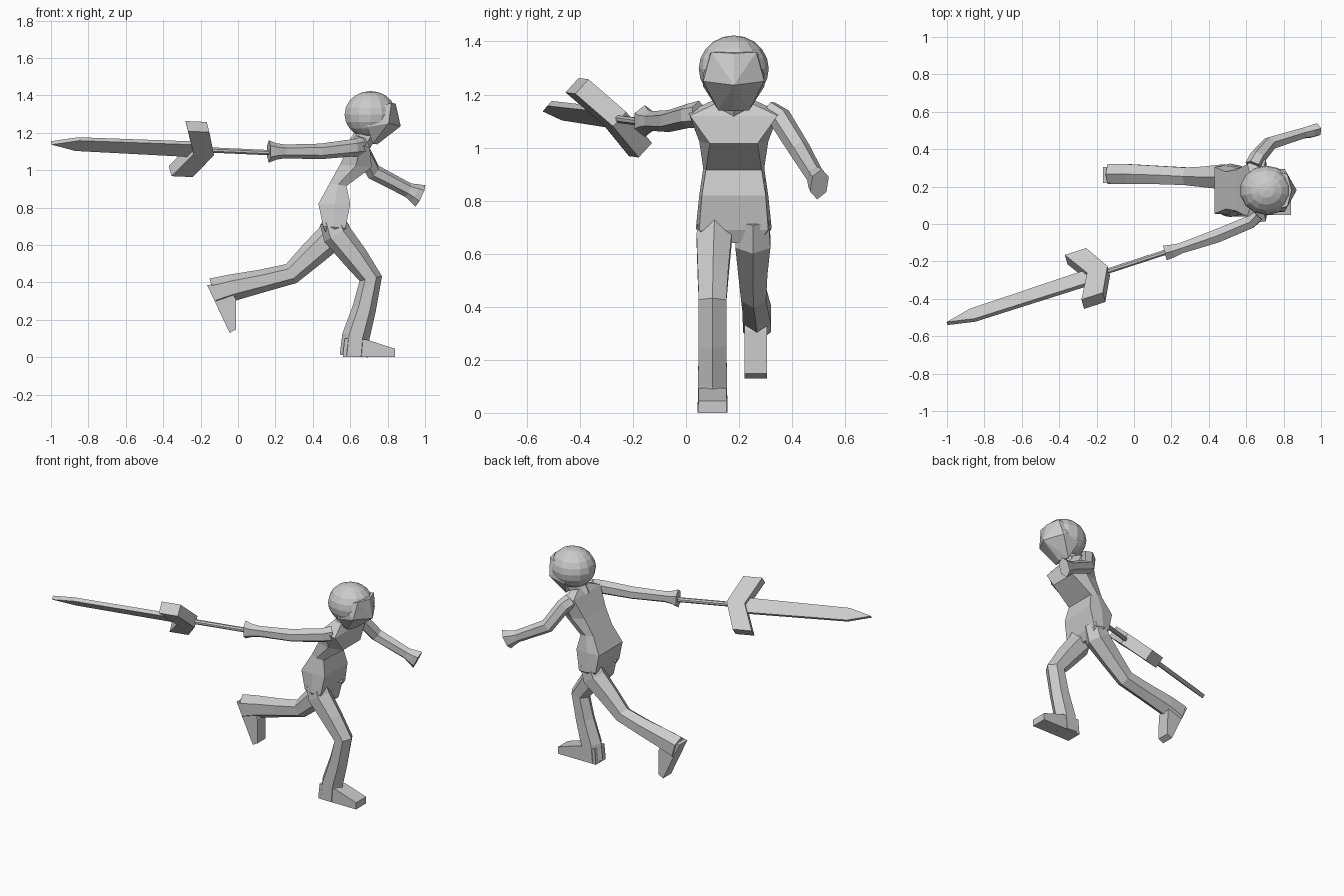
import bpy, bmesh, math
from mathutils import Vector, Matrix

MID = 0.18  # y of the body's centre plane


def finish(name, bm):
    bmesh.ops.recalc_face_normals(bm, faces=bm.faces)
    me = bpy.data.meshes.new(name)
    bm.to_mesh(me)
    bm.free()
    ob = bpy.data.objects.new(name, me)
    bpy.context.collection.objects.link(ob)
    return ob


def skin(name, rings):
    """Bridge equal-length rings of points and cap both ends."""
    bm = bmesh.new()
    vs = [[bm.verts.new(p) for p in r] for r in rings]
    n = len(vs[0])
    for a, b in zip(vs, vs[1:]):
        for i in range(n):
            j = (i + 1) % n
            bm.faces.new((a[i], a[j], b[j], b[i]))
    bm.faces.new(vs[0])
    bm.faces.new(vs[-1])
    return finish(name, bm)


def limb(name, path, side, sides=6):
    """Faceted tube; path rows are (point, half width along side, half depth)."""
    pts = [Vector(p) for p, _, _ in path]
    rings = []
    for i, (_, w, d) in enumerate(path):
        t = Vector()
        if i:
            t += (pts[i] - pts[i - 1]).normalized()
        if i < len(pts) - 1:
            t += (pts[i + 1] - pts[i]).normalized()
        t.normalize()
        a = Vector(side)
        a = (a - t * a.dot(t)).normalized()
        b = t.cross(a)
        k = 1 / math.cos(math.pi / sides)
        angles = [2 * math.pi * (j + 0.5) / sides for j in range(sides)]
        rings.append([pts[i] + a * w * k * math.cos(q) + b * d * math.sin(q) * k
                      for q in angles])
    return skin(name, rings)


def prism(name, outline, thick, mat):
    """Extrude a flat outline by thick, centred on the plane of mat."""
    return skin(name, [[mat @ Vector((u, v, h)) for u, v in outline]
                       for h in (-thick / 2, thick / 2)])


def hull(name, points):
    bm = bmesh.new()
    for x, y, z in points:
        for s in ((1, -1) if y else (1,)):
            bm.verts.new((x, MID + s * y, z))
    res = bmesh.ops.convex_hull(bm, input=bm.verts)
    bmesh.ops.delete(bm, geom=list({v for v in res["geom_interior"] if isinstance(v, bmesh.types.BMVert)}),
                     context='VERTS')
    return finish(name, bm)


# Torso: rows are back x, back z, front x, front z, half widths back / middle / front
torso = [
    (0.48, 0.64, 0.55, 0.64, 0.09, 0.11, 0.09),
    (0.455, 0.70, 0.575, 0.69, 0.125, 0.143, 0.13),
    (0.43, 0.82, 0.60, 0.82, 0.125, 0.13, 0.12),
    (0.49, 0.93, 0.58, 0.915, 0.10, 0.115, 0.105),
    (0.545, 1.03, 0.715, 1.015, 0.11, 0.13, 0.09),
    (0.605, 1.15, 0.705, 1.12, 0.14, 0.172, 0.165),
    (0.63, 1.185, 0.68, 1.17, 0.06, 0.08, 0.06),
]
rings = []
for xb, zb, xf, zf, hb, hm, hf in torso:
    xm, zm = (xb + xf) / 2, (zb + zf) / 2
    rings.append([(xb, MID - hb, zb), (xm, MID - hm, zm), (xf, MID - hf, zf),
                  (xf, MID + hf, zf), (xm, MID + hm, zm), (xb, MID + hb, zb)])
skin("torso", rings)

# Neck and head
limb("neck", [((0.64, MID, 1.12), 0.055, 0.05), ((0.70, MID, 1.22), 0.055, 0.05)], (0, 1, 0))
bm = bmesh.new()
bmesh.ops.create_uvsphere(bm, u_segments=14, v_segments=10, radius=1,
                          matrix=Matrix.Translation((0.708, MID, 1.297))
                          @ Matrix.Diagonal((0.142, 0.132, 0.126, 1)))
finish("head", bm)
hull("face", [(0.82, 0.085, 1.36), (0.805, 0.115, 1.25), (0.843, 0, 1.355),
              (0.87, 0, 1.235), (0.72, 0.058, 1.14), (0.745, 0, 1.138),
              (0.69, 0.115, 1.23), (0.72, 0.11, 1.33)])

# Arms, each ending in a flared blocky hand
limb("sword_arm", [
    ((0.66, 0.05, 1.125), 0.035, 0.045),
    ((0.62, 0.01, 1.12), 0.035, 0.04),
    ((0.44, -0.065, 1.10), 0.036, 0.036),
    ((0.25, -0.13, 1.10), 0.028, 0.032),
    ((0.205, -0.145, 1.10), 0.035, 0.038),
    ((0.165, -0.155, 1.10), 0.040, 0.052)], (0.3, -0.9, 0))
limb("free_arm", [
    ((0.64, 0.31, 1.135), 0.04, 0.04),
    ((0.66, 0.355, 1.11), 0.038, 0.04),
    ((0.725, 0.43, 0.99), 0.034, 0.038),
    ((0.91, 0.487, 0.893), 0.028, 0.034),
    ((0.945, 0.495, 0.877), 0.032, 0.045),
    ((0.975, 0.503, 0.862), 0.032, 0.055)], (-0.3, 0.9, 0))

# Legs
limb("front_leg", [
    ((0.505, 0.108, 0.73), 0.06, 0.06),
    ((0.53, 0.106, 0.655), 0.066, 0.068),
    ((0.63, 0.102, 0.53), 0.058, 0.06),
    ((0.71, 0.10, 0.42), 0.052, 0.053),
    ((0.675, 0.10, 0.26), 0.052, 0.055),
    ((0.63, 0.10, 0.11), 0.055, 0.064),
    ((0.62, 0.10, 0.006), 0.056, 0.066)], (0, 1, 0))
limb("back_leg", [
    ((0.53, 0.252, 0.73), 0.06, 0.06),
    ((0.50, 0.252, 0.645), 0.066, 0.07),
    ((0.39, 0.252, 0.545), 0.055, 0.06),
    ((0.285, 0.255, 0.447), 0.047, 0.05),
    ((0.13, 0.262, 0.408), 0.049, 0.053),
    ((-0.03, 0.267, 0.372), 0.053, 0.062),
    ((-0.13, 0.267, 0.343), 0.053, 0.07)], (0, 1, 0))

# Feet: side outlines extruded across y


def side_plane(y):
    return Matrix(((1, 0, 0, 0), (0, 0, -1, y), (0, 1, 0, 0), (0, 0, 0, 1)))


prism("front_foot", [(0.56, 0), (0.84, 0), (0.84, 0.045), (0.69, 0.093), (0.57, 0.10)],
      0.105, side_plane(0.10))
prism("back_foot", [(-0.165, 0.385), (-0.045, 0.13), (-0.01, 0.148), (-0.012, 0.31),
                    (-0.06, 0.40)], 0.085, side_plane(0.263))

# Sword frame: along the blade, across the guard, through the thickness
along = Vector((-0.95, -0.31, 0.042)).normalized()
across = Vector((0.24, -0.69, 0.69))
across = (across - along * across.dot(along)).normalized()
frame = Matrix((along, across, along.cross(across))).transposed().to_4x4()
frame = Matrix.Translation((-0.135, -0.25, 1.107)) @ frame

prism("sword_guard", [(0, 0), (0.073, 0.175), (0.193, 0.175), (0.115, 0),
                      (0.193, -0.175), (0.073, -0.175)], 0.075, frame)
prism("sword_blade", [(0.08, 0.048), (0.765, 0.04), (0.91, 0), (0.765, -0.04),
                      (0.08, -0.048)], 0.025, frame)
limb("sword_handle", [(frame @ Vector((-0.36, 0, 0)), 0.014, 0.014),
                      (frame @ Vector((0.03, 0, 0)), 0.014, 0.014)], across, 8)
